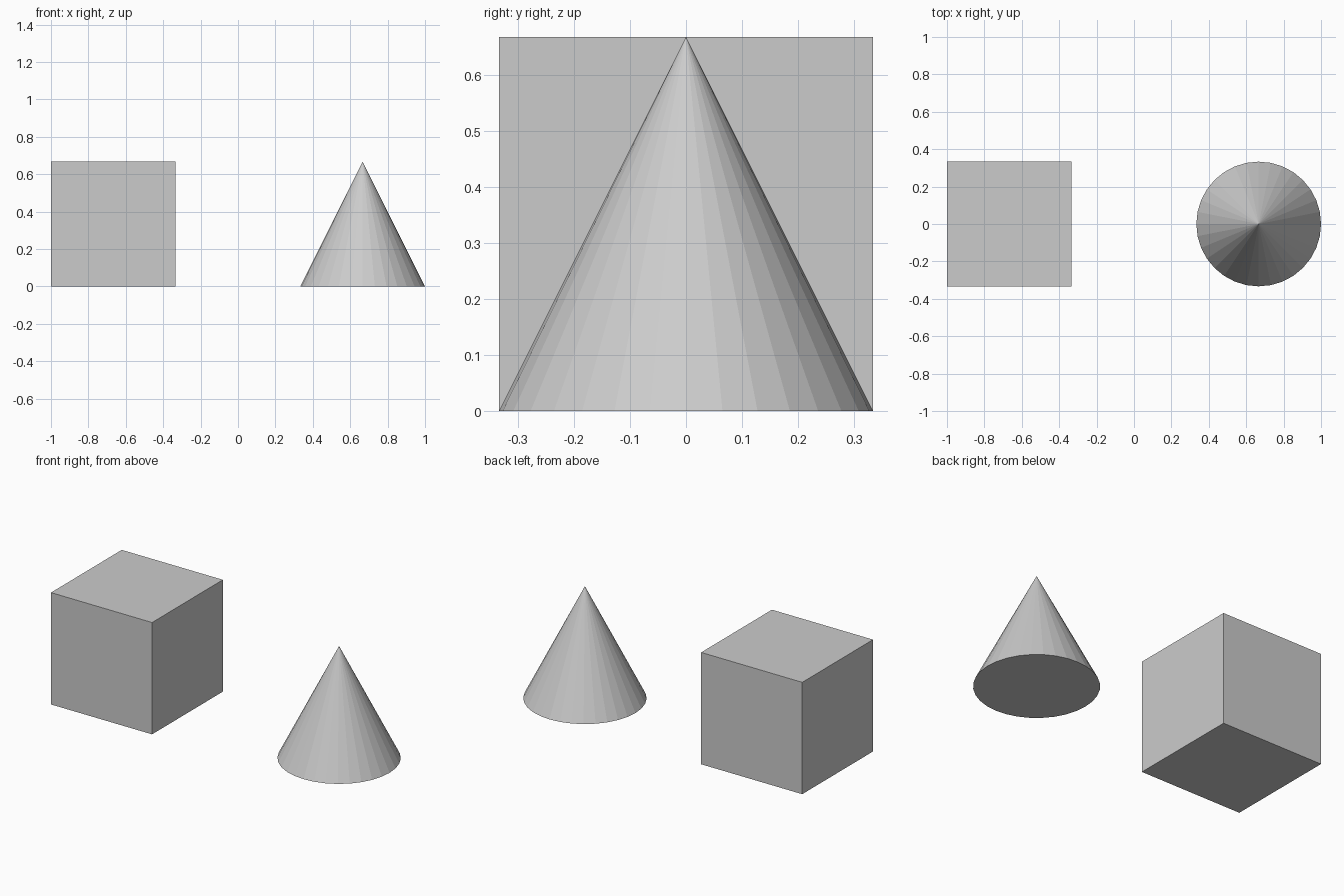
import bpy

if "Cube" in bpy.data.objects:
    bpy.data.objects.remove(bpy.data.objects["Cube"])

S = 2 / 3  # width and height of each solid

# Cube on the left
bpy.ops.mesh.primitive_cube_add(size=S, location=(-S, 0, S / 2))
bpy.context.object.name = "cube_block"

# Flat-shaded 32-sided cone on the right
bpy.ops.mesh.primitive_cone_add(vertices=32, radius1=S / 2, radius2=0, depth=S,
                                location=(S, 0, S / 2))
bpy.context.object.name = "cone"
